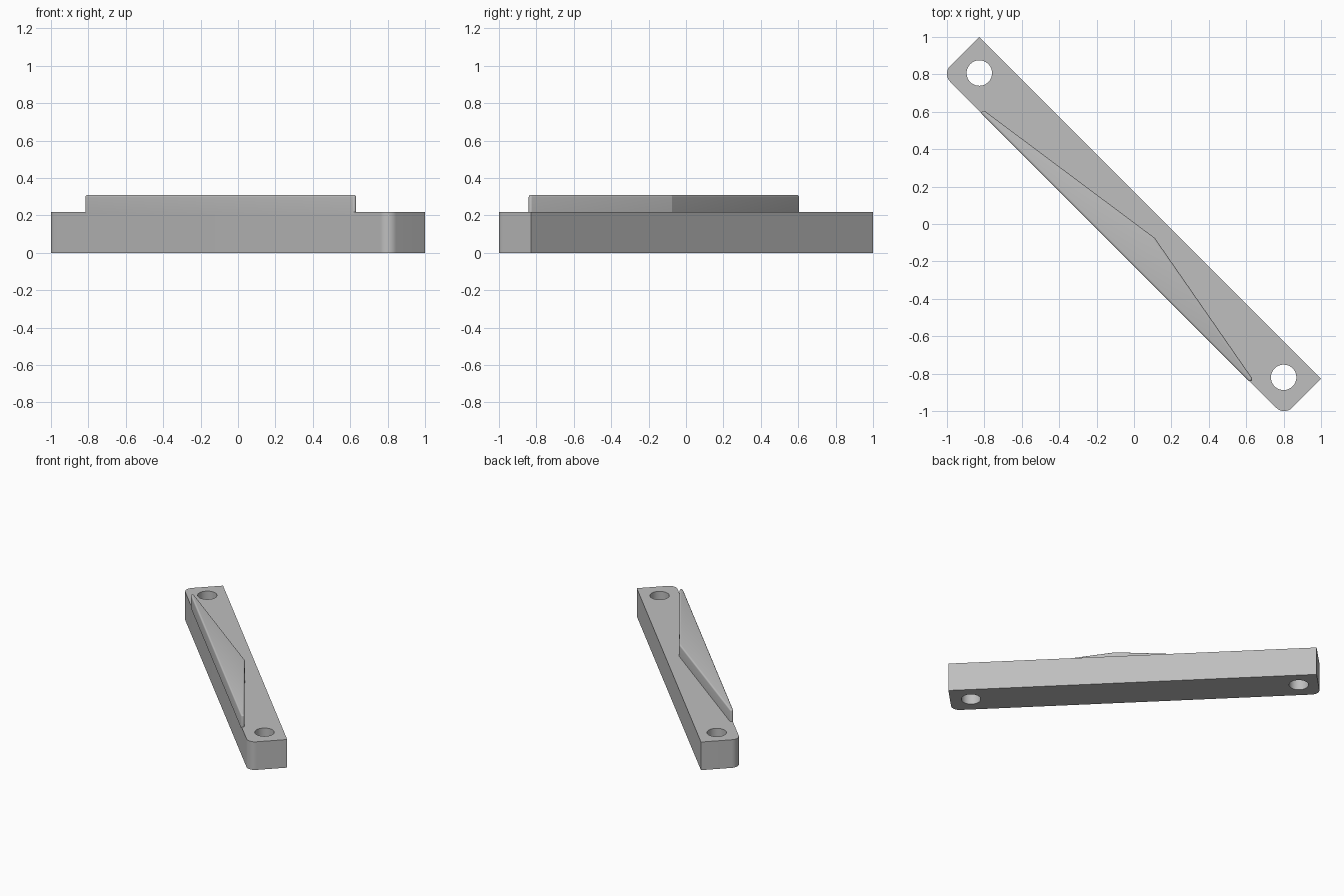
import bpy
import bmesh
import math
from mathutils import Vector

cube = bpy.data.objects.get("Cube")
if cube:
    bpy.data.objects.remove(cube, do_unlink=True)

BAR_TOP = 0.217
RIB_TOP = 0.31

grey = bpy.data.materials.new("light_grey")
grey.use_nodes = True
grey.diffuse_color = (0.52, 0.52, 0.52, 1)
grey.node_tree.nodes["Principled BSDF"].inputs["Base Color"].default_value = (0.52, 0.52, 0.52, 1)


def arc(centre, radius, start, end, steps):
    """Points along an arc, angles in degrees."""
    angles = [math.radians(start + (end - start) * i / steps) for i in range(steps + 1)]
    return [(centre[0] + radius * math.cos(a), centre[1] + radius * math.sin(a)) for a in angles]


def finish(obj):
    """Weld, orient and smooth a part, keeping its edges sharp."""
    bm = bmesh.new()
    bm.from_mesh(obj.data)
    bmesh.ops.remove_doubles(bm, verts=bm.verts, dist=0.00005)
    bmesh.ops.recalc_face_normals(bm, faces=bm.faces)
    bm.to_mesh(obj.data)
    bm.free()
    obj.data.materials.clear()
    obj.data.materials.append(grey)
    bpy.ops.object.select_all(action='DESELECT')
    obj.select_set(True)
    bpy.context.view_layer.objects.active = obj
    bpy.ops.object.shade_smooth_by_angle(angle=math.radians(30))


# Diagonal bar: two sharp and two rounded corners, with a bolt hole at each end
R = 0.06
d = R * math.sqrt(2)
outline = [(1.0, -0.828), (-0.828, 1.0)]
outline += arc((-1.025 + d, 0.803), R, 135, 225, 10)
outline += arc((0.803, -1.025 + d), R, 225, 315, 10)
holes = [arc(c, 0.068, 0, 360, 48)[:-1] for c in ((-0.827, 0.807), (0.8, -0.82))]

curve = bpy.data.curves.new("bar", 'CURVE')
curve.dimensions = '2D'
curve.fill_mode = 'BOTH'
curve.extrude = BAR_TOP / 2
for loop in [outline] + holes:
    spline = curve.splines.new('POLY')
    spline.points.add(len(loop) - 1)
    for point, (x, y) in zip(spline.points, loop):
        point.co = (x, y, 0, 1)
    spline.use_cyclic_u = True
bar_curve = bpy.data.objects.new("bar_outline", curve)
bpy.context.collection.objects.link(bar_curve)
bpy.context.view_layer.update()
bar_mesh = bpy.data.meshes.new_from_object(
    bar_curve.evaluated_get(bpy.context.evaluated_depsgraph_get()))
bpy.data.objects.remove(bar_curve, do_unlink=True)
for v in bar_mesh.vertices:
    v.co.z += BAR_TOP / 2
bar = bpy.data.objects.new("bar", bar_mesh)
bpy.context.collection.objects.link(bar)
finish(bar)

# Raised triangular wedge with rounded corners and a filleted top edge
corners = [Vector(c) for c in ((-0.803, 0.593), (0.62, -0.829), (0.102, -0.083))]


def rounded_triangle(radius):
    loop = []
    for i, c in enumerate(corners):
        into, out = c - corners[i - 1], corners[(i + 1) % 3] - c
        start = math.degrees(math.atan2(into.y, into.x)) - 90
        turn = (math.degrees(math.atan2(out.y, out.x)) - start - 90) % 360
        loop += arc(c, radius, start, start + turn, 8)
    return loop


r = 0.012
levels = [(r, BAR_TOP - 0.01)]
for i in range(5):
    a = math.radians(i * 21)
    levels.append((r * math.cos(a), RIB_TOP - r + r * math.sin(a)))

bm = bmesh.new()
rings = [[bm.verts.new((x, y, z)) for x, y in rounded_triangle(rad)] for rad, z in levels]
n = len(rings[0])
for low, high in zip(rings, rings[1:]):
    for i in range(n):
        j = (i + 1) % n
        bm.faces.new((low[i], low[j], high[j], high[i]))
bm.faces.new(rings[-1])
bm.faces.new(rings[0][::-1])
mesh = bpy.data.meshes.new("wedge")
bm.to_mesh(mesh)
bm.free()
wedge = bpy.data.objects.new("wedge", mesh)
bpy.context.collection.objects.link(wedge)
finish(wedge)
